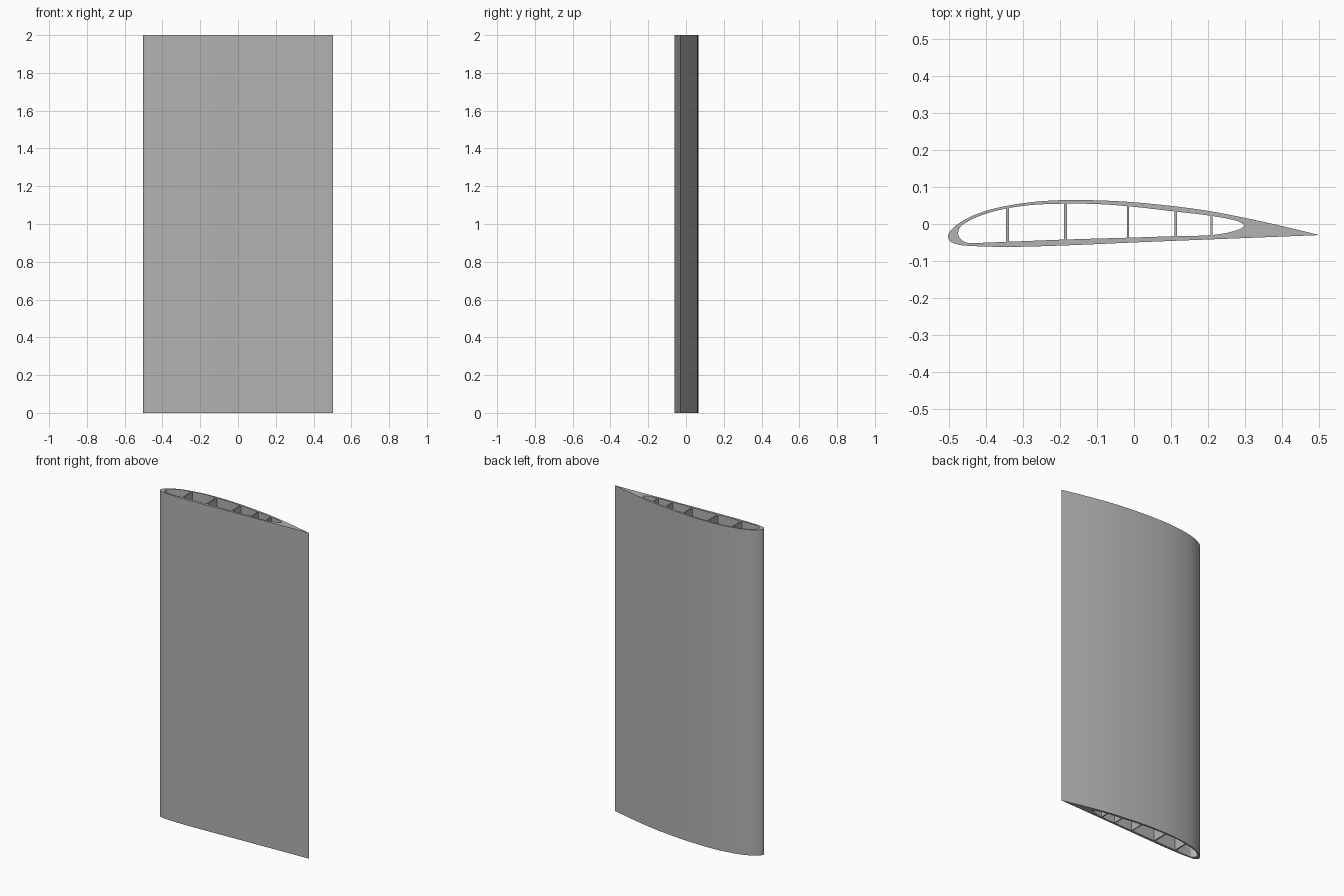
import bpy
import math
from mathutils import Vector

cube = bpy.data.objects.get("Cube")
if cube:
    bpy.data.objects.remove(cube, do_unlink=True)

HEIGHT = 2.0

grey = bpy.data.materials.new("plain grey")
grey.use_nodes = True
colour = (0.45, 0.45, 0.45, 1.0)
grey.diffuse_color = colour
grey.node_tree.nodes["Principled BSDF"].inputs["Base Color"].default_value = colour


def smooth_path(points, steps=5):
    """Pass a centripetal Catmull-Rom curve through an open list of points."""
    pts = [Vector(p) for p in points]
    pts = [2 * pts[0] - pts[1]] + pts + [2 * pts[-1] - pts[-2]]
    path = []
    for a, b, c, d in zip(pts, pts[1:], pts[2:], pts[3:]):
        t1 = math.sqrt((b - a).length)
        t2 = t1 + math.sqrt((c - b).length)
        t3 = t2 + math.sqrt((d - c).length)
        for i in range(steps):
            t = t1 + (t2 - t1) * i / steps
            p = a.lerp(b, t / t1)
            q = b.lerp(c, (t - t1) / (t2 - t1))
            r = c.lerp(d, (t - t2) / (t3 - t2))
            p, q = p.lerp(q, t / t2), q.lerp(r, (t - t1) / (t3 - t1))
            path.append(p.lerp(q, (t - t1) / (t2 - t1)))
    return path + [pts[-2]]


def clip(loop, limit, side):
    """Keep the part of a loop where side * (x - limit) is positive."""
    kept = []
    for a, b in zip(loop, loop[1:] + loop[:1]):
        da, db = side * (a.x - limit), side * (b.x - limit)
        if da >= 0:
            kept.append(a)
        if da * db < 0:
            kept.append(a.lerp(b, da / (da - db)))
    return kept


# Outer skin: from the sharp trailing edge over the back, round the nose, and home
outer = smooth_path([
    (0.503, -0.03), (0.35, 0.006), (0.21, 0.034), (0.11, 0.048), (-0.015, 0.060),
    (-0.1, 0.064), (-0.185, 0.065), (-0.27, 0.060), (-0.34, 0.050), (-0.4, 0.036),
    (-0.45, 0.016), (-0.488, -0.009), (-0.503, -0.03), (-0.499, -0.046),
    (-0.475, -0.056), (-0.43, -0.060), (-0.34, -0.062), (-0.185, -0.058),
    (0.0, -0.050), (0.2, -0.042), (0.503, -0.03)])[:-1]

# Hollow inside the skin, rounded at both ends
hollow = smooth_path([
    (0.3, -0.003), (0.285, 0.006), (0.255, 0.014), (0.21, 0.022), (0.11, 0.034),
    (-0.015, 0.048), (-0.1, 0.054), (-0.185, 0.055), (-0.27, 0.052), (-0.34, 0.043),
    (-0.4, 0.028), (-0.45, 0.007), (-0.473, -0.012), (-0.475, -0.032),
    (-0.458, -0.049), (-0.43, -0.051), (-0.34, -0.048), (-0.185, -0.042),
    (-0.015, -0.037), (0.11, -0.033), (0.21, -0.030), (0.26, -0.022),
    (0.29, -0.012), (0.3, -0.003)])[:-1]

# Upright webs split the hollow into cells: (centre, half thickness)
webs = [(-0.342, 0.004), (-0.185, 0.004), (-0.016, 0.003), (0.113, 0.003), (0.21, 0.003)]
starts = [-1] + [x + h for x, h in webs]
ends = [x - h for x, h in webs] + [1]
cells = [clip(clip(hollow, s, 1), e, -1) for s, e in zip(starts, ends)]

# Filled flat curve with the cells as holes, extruded to full height
curve = bpy.data.curves.new("wing_section", "CURVE")
curve.dimensions = "2D"
curve.fill_mode = "BOTH"
curve.extrude = HEIGHT / 2
for loop in [outer] + cells:
    spline = curve.splines.new("POLY")
    spline.points.add(len(loop) - 1)
    for point, co in zip(spline.points, loop):
        point.co = (co.x, co.y, 0, 1)
    spline.use_cyclic_u = True
curve.materials.append(grey)

wing = bpy.data.objects.new("wing_section", curve)
bpy.context.collection.objects.link(wing)
wing.location.z = HEIGHT / 2
bpy.ops.object.select_all(action="DESELECT")
wing.select_set(True)
bpy.context.view_layer.objects.active = wing
bpy.ops.object.convert(target="MESH")
bpy.ops.object.mode_set(mode="EDIT")
bpy.ops.mesh.select_all(action="SELECT")
bpy.ops.mesh.remove_doubles(threshold=0.0001)
bpy.ops.mesh.normals_make_consistent(inside=False)
bpy.ops.object.mode_set(mode="OBJECT")
bpy.ops.object.shade_smooth_by_angle(angle=math.radians(30))
